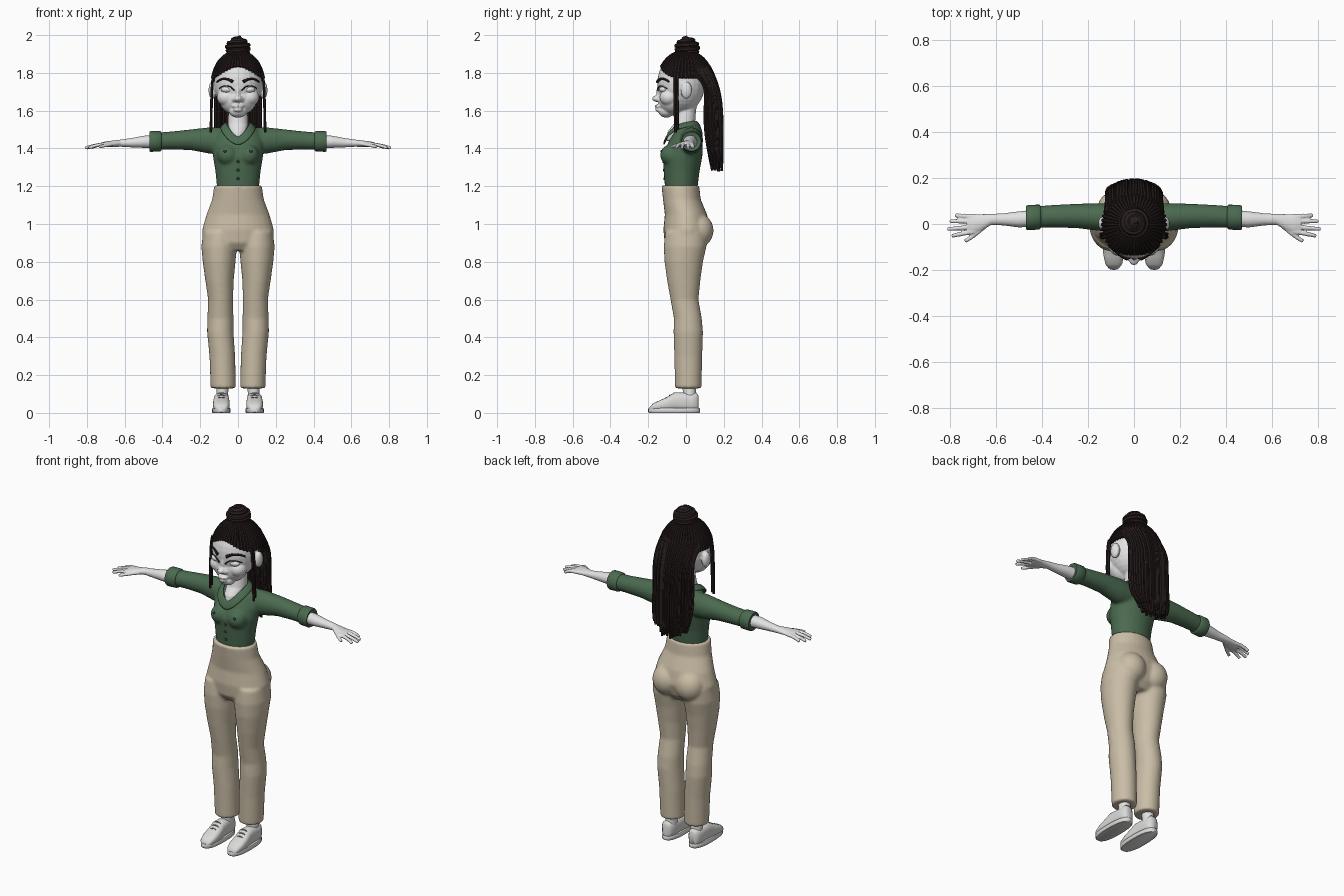
import bpy, bmesh, random
from math import sin, cos, pi, asin, copysign, radians
from mathutils import Vector, Matrix

random.seed(4)
if "Cube" in bpy.data.objects:
    bpy.data.objects.remove(bpy.data.objects["Cube"])


def material(name, *rgb):
    mat = bpy.data.materials.new(name)
    mat.use_nodes = True
    mat.diffuse_color = (*rgb, 1)
    mat.node_tree.nodes["Principled BSDF"].inputs["Base Color"].default_value = (*rgb, 1)
    return mat


SKIN = material("pale grey skin", .76, .76, .76)
SHOE = material("light grey canvas", .7, .7, .69)
LACE = material("mid grey lace", .25, .25, .25)
PANTS = material("beige cotton", .59, .51, .38)
SHIRT = material("forest green cloth", .07, .145, .08)
BUTTON = material("dark green button", .025, .05, .03)
HAIR = material("dark brown hair", .022, .013, .013)


def loft(bm, rings, axis="z", side=1, power=1, n=28):
    """Skin rounded rings given as (position, centre a, centre b, radius a, radius b)."""
    loops = []
    for h, a, b, ra, rb in rings:
        loop = []
        for k in range(n):
            c, s = cos(2 * pi * k / n), sin(2 * pi * k / n)
            u = a + ra * copysign(abs(c) ** power, c)
            v = b + rb * copysign(abs(s) ** power, s)
            x, y, z = {"z": (u, v, h), "x": (h, u, v), "y": (u, h, v)}[axis]
            loop.append(bm.verts.new((x * side, y, z)))
        loops.append(loop)
    for low, high in zip(loops, loops[1:]):
        for k in range(n):
            j = (k + 1) % n
            bm.faces.new((low[k], low[j], high[j], high[k]))
    bm.faces.new(loops[0])
    bm.faces.new(loops[-1])


def ball(bm, centre, size):
    bmesh.ops.create_uvsphere(bm, u_segments=24, v_segments=16, radius=1,
                              matrix=Matrix.LocRotScale(Vector(centre), None, Vector(size)))


def tubes(bm, paths, radius, taper=1.0):
    """Add round tubes along smooth paths."""
    curve = bpy.data.curves.new("path", "CURVE")
    curve.dimensions = "3D"
    curve.bevel_depth, curve.bevel_resolution = radius, 1
    curve.resolution_u, curve.use_fill_caps = 4, True
    for path in paths:
        spline = curve.splines.new("NURBS")
        spline.points.add(len(path) - 1)
        for k, (point, co) in enumerate(zip(spline.points, path)):
            point.co = (*co, 1)
            point.radius = 1 - (1 - taper) * k / (len(path) - 1)
        spline.order_u = min(4, len(path))
        spline.use_endpoint_u = True
    temp = bpy.data.objects.new("path", curve)
    bpy.context.collection.objects.link(temp)
    graph = bpy.context.evaluated_depsgraph_get()
    mesh = bpy.data.meshes.new_from_object(temp.evaluated_get(graph))
    bm.from_mesh(mesh)
    bpy.data.objects.remove(temp)
    bpy.data.curves.remove(curve)
    bpy.data.meshes.remove(mesh)


def finish(name, bm, mat, voxel=0, relax=0, angle=45):
    bmesh.ops.remove_doubles(bm, verts=bm.verts, dist=1e-5)
    bmesh.ops.recalc_face_normals(bm, faces=bm.faces)
    mesh = bpy.data.meshes.new(name)
    bm.to_mesh(mesh)
    bm.free()
    mesh.materials.clear()
    mesh.materials.append(mat)
    mesh.shade_smooth()
    if not voxel:
        mesh.set_sharp_from_angle(angle=radians(angle))
    ob = bpy.data.objects.new(name, mesh)
    bpy.context.collection.objects.link(ob)
    if voxel:
        mod = ob.modifiers.new("Blend", "REMESH")
        mod.mode, mod.voxel_size, mod.use_smooth_shade = "VOXEL", voxel, True
        mod = ob.modifiers.new("Relax", "SMOOTH")
        mod.factor, mod.iterations = .5, relax
    return ob


def on_front(ob, x, z, lift=0):
    """Point on the front surface of an object."""
    graph = bpy.context.evaluated_depsgraph_get()
    hit, where, _, _ = ob.evaluated_get(graph).ray_cast(Vector((x, -1, z)), Vector((0, 1, 0)))
    return (x, (where.y if hit else -.06) - lift, z)


# Trousers: pelvis, seat and legs blended together
bm = bmesh.new()
loft(bm, [(1.205, 0, -.03, .126, .1), (1.13, 0, -.022, .137, .1), (1.05, 0, 0, .167, .112),
          (.97, 0, .004, .19, .124), (.9, 0, -.003, .186, .11), (.86, 0, -.005, .15, .08)])
for s in (-1, 1):
    ball(bm, (s * .075, .063, .965), (.085, .083, .09))
    loft(bm, [(.96, .1, 0, .085, .11), (.88, .1, -.005, .094, .113), (.8, .1, -.012, .087, .102),
              (.7, .098, -.012, .075, .088), (.6, .092, -.008, .066, .074),
              (.5, .093, .01, .069, .074), (.43, .094, .012, .07, .078),
              (.3, .083, .012, .068, .074), (.13, .078, .012, .067, .07)], side=s)
finish("trousers", bm, PANTS, .008, 6)

# Shirt: torso, bust and sleeves blended together
bm = bmesh.new()
loft(bm, [(1.15, 0, -.025, .105, .082), (1.2, 0, -.025, .112, .087), (1.28, 0, -.023, .12, .095),
          (1.36, 0, -.018, .133, .105), (1.43, 0, -.003, .137, .092), (1.49, 0, .012, .12, .075),
          (1.525, 0, .015, .075, .06)])
for s in (-1, 1):
    ball(bm, (s * .055, -.08, 1.365), (.056, .057, .056))
    loft(bm, [(.07, .025, 1.44, .06, .07), (.15, .03, 1.442, .06, .07), (.25, .035, 1.446, .053, .055),
              (.35, .034, 1.442, .049, .048), (.43, .03, 1.438, .047, .046)], "x", s)
shirt = finish("shirt", bm, SHIRT, .008, 6)

for s, label in ((-1, "right"), (1, "left")):
    # Rolled cuff
    bm = bmesh.new()
    loft(bm, [(.404, .03, 1.438, .047, .047), (.412, .03, 1.438, .054, .054),
              (.461, .028, 1.437, .055, .055), (.469, .028, 1.437, .051, .051),
              (.465, .028, 1.437, .04, .04)], "x", s)
    finish(label + "_cuff", bm, SHIRT, angle=60)

    # Forearm, palm and fingers
    bm = bmesh.new()
    loft(bm, [(.43, .025, 1.436, .037, .037), (.5, .02, 1.435, .035, .032),
              (.57, .02, 1.43, .026, .024), (.62, .02, 1.428, .024, .019),
              (.66, .008, 1.425, .035, .017), (.7, 0, 1.422, .043, .015),
              (.725, 0, 1.42, .038, .011)], "x", s)
    reach = [(.033, .775, .037), (.012, .8, .012), (-.012, .81, -.022), (-.032, .79, -.052)]
    fingers = [[(s * .69, y, 1.422), (s * .75, (y + tip) / 2, 1.422), (s * x, tip, 1.402)]
               for y, x, tip in reach]
    fingers.append([(s * .64, 0, 1.424), (s * .69, -.05, 1.42), (s * .735, -.075, 1.408)])
    tubes(bm, fingers, .0115, .8)
    finish(label + "_arm", bm, SKIN, .0045, 2)

    # Ankle, shoe upper, sole and laces
    bm = bmesh.new()
    loft(bm, [(.07, .085, .02, .034, .036), (.11, .083, .018, .031, .034),
              (.2, .08, .012, .036, .038)], side=s)
    finish(label + "_ankle", bm, SKIN)
    bm = bmesh.new()
    profile = [(-.193, .03, .022), (-.175, .05, .036), (-.14, .066, .044), (-.1, .084, .044),
               (-.06, .108, .041), (-.02, .108, .038), (.03, .102, .038), (.055, .108, .032),
               (.067, .09, .02)]
    loft(bm, [(y, .088, (top + .01) / 2, w, (top - .01) / 2) for y, top, w in profile],
         "y", s, .75)
    finish(label + "_shoe", bm, SHOE, angle=80)
    bm = bmesh.new()
    loft(bm, [(z, .088, -.063, w, w + .088) for z, w in
              ((0, .045), (.004, .049), (.021, .049), (.025, .046))], side=s, power=.8)
    finish(label + "_sole", bm, SHOE)
    bm = bmesh.new()
    tubes(bm, [[(s * (.088 + w), y, z - .012), (s * .088, y, z + .012), (s * (.088 - w), y, z - .012)]
               for y, z, w in ((-.105, .082, .026), (-.085, .094, .026), (-.064, .106, .025))], .004)
    finish(label + "_laces", bm, LACE)

# Collar folded over the neckline
inner = [(0, -.108, 1.455), (.037, -.095, 1.497), (.062, -.045, 1.535), (.063, .025, 1.55), (0, .07, 1.552)]
outer = [(0, -.127, 1.405), (.062, -.122, 1.45), (.102, -.055, 1.508), (.095, .045, 1.525), (0, .098, 1.515)]
bm = bmesh.new()
edge_in, edge_out = ([bm.verts.new(p) for p in row] for row in (inner, outer))
for k in range(len(inner) - 1):
    bm.faces.new((edge_in[k], edge_out[k], edge_out[k + 1], edge_in[k + 1]))
collar = finish("collar", bm, SHIRT, angle=180)
collar.modifiers.new("Mirror", "MIRROR").use_clip = True
collar.modifiers.new("Thickness", "SOLIDIFY").thickness = .012
collar.modifiers.new("Round", "SUBSURF").levels = 2

# Buttons
bm = bmesh.new()
for x, z in ((0, 1.33), (0, 1.285), (0, 1.24), (-.068, 1.385), (.068, 1.385)):
    ball(bm, on_front(shirt, x, z), (.008, .005, .008))
finish("buttons", bm, BUTTON)

# Head, face, ears and neck blended together
bm = bmesh.new()
loft(bm, [(1.44, 0, -.07, .02, .037), (1.49, 0, -.045, .046, .052), (1.53, 0, -.008, .055, .056),
          (1.6, 0, .002, .05, .051), (1.69, 0, .01, .055, .06)])
ball(bm, (0, -.025, 1.745), (.127, .127, .156))
ball(bm, (0, -.07, 1.662), (.1, .078, .087))
ball(bm, (0, -.104, 1.597), (.048, .042, .034))
ball(bm, (0, -.152, 1.664), (.022, .027, .018))
ball(bm, (0, -.14, 1.7), (.013, .016, .042))
ball(bm, (0, -.143, 1.623), (.032, .023, .01))
ball(bm, (0, -.14, 1.604), (.026, .023, .011))
for s in (-1, 1):
    ball(bm, (s * .062, -.09, 1.67), (.05, .05, .045))
    ball(bm, (s * .018, -.147, 1.659), (.013, .015, .012))
    ball(bm, (s * .135, .002, 1.708), (.021, .03, .046))
head = finish("head", bm, SKIN, .005, 3)

# Eyes, lashes and brows
for s, label in ((-1, "right"), (1, "left")):
    bm = bmesh.new()
    ball(bm, (s * .056, -.116, 1.712), (.035, .025, .019))
    finish(label + "_eye", bm, SKIN)
    for part, line, radius in (
            ("lash", ((.02, 1.706), (.036, 1.732), (.07, 1.742), (.1, 1.716)), .0045),
            ("brow", ((.028, 1.752), (.055, 1.772), (.085, 1.776), (.11, 1.752)), .0095)):
        bm = bmesh.new()
        tubes(bm, [[on_front(head, s * x, z, .003) for x, z in line]], radius, .6)
        finish(label + "_" + part, bm, HAIR)


def scalp(a, t):
    """Point on the hair dome: a turns from the front, t climbs from hairline to bun."""
    rim = asin((.022 + .06 * max(0, cos(a)) ** 3) / .17)
    lift = rim + (1.25 - rim) * t
    return (.137 * cos(lift) * sin(a), -.003 - .146 * cos(lift) * cos(a), 1.75 + .17 * sin(lift))


# Scalp cap with swept-up braids
bm = bmesh.new()
count, steps = 48, 8
grid = [[bm.verts.new(scalp(2 * pi * i / count, j / steps)) for j in range(steps + 1)] for i in range(count)]
for i in range(count):
    here, there = grid[i], grid[(i + 1) % count]
    for j in range(steps):
        bm.faces.new((here[j], there[j], there[j + 1], here[j + 1]))
finish("hair_cap", bm, HAIR)
bm = bmesh.new()
tubes(bm, [[scalp(2 * pi * i / count, j / 5) for j in range(6)] for i in range(count)], .009, .6)
finish("scalp_braids", bm, HAIR)

# Coiled bun
bm = bmesh.new()
ball(bm, (0, .006, 1.935), (.056, .056, .055))
coil = []
for k in range(61):
    t = k / 60
    r = .052 + .02 * t if t < .35 else .059 - .052 * ((t - .35) / .65) ** 2
    coil.append((r * cos(8 * pi * t), .006 + r * sin(8 * pi * t), 1.908 + .079 * t))
tubes(bm, [coil], .0135, .9)
finish("bun", bm, HAIR)

# Loose braids hanging down the back
levels = ((1.74, .112, .172), (1.62, .098, .191), (1.48, .102, .192), (1.38, .12, .192))
strands = []
for i in range(80):
    u, d = -1 + 2 * (i % 20) / 19, (i // 20) / 3
    x = .115 * u + random.uniform(-.004, .004)
    depth = d * (1 - .55 * u * u)
    path = [scalp(pi - 1.15 * u, .05 + .3 * d)]
    path += [(x, near + (far - near) * depth, z) for z, near, far in levels]
    path.append((x * .85, .14 + .05 * depth, 1.275 + random.uniform(0, .07) + .03 * u * u))
    strands.append(path)
bm = bmesh.new()
tubes(bm, strands, .0088, .85)
finish("back_braids", bm, HAIR)

# Thin braids framing the face
bm = bmesh.new()
tubes(bm, [[(s * .128, y, 1.8), (s * .143, y - .003, 1.74), (s * .139, y, 1.6), (s * .144, y + .002, low)]
           for s in (-1, 1) for y, low in ((-.058, 1.485), (-.045, 1.5))], .0075)
finish("side_braids", bm, HAIR)
